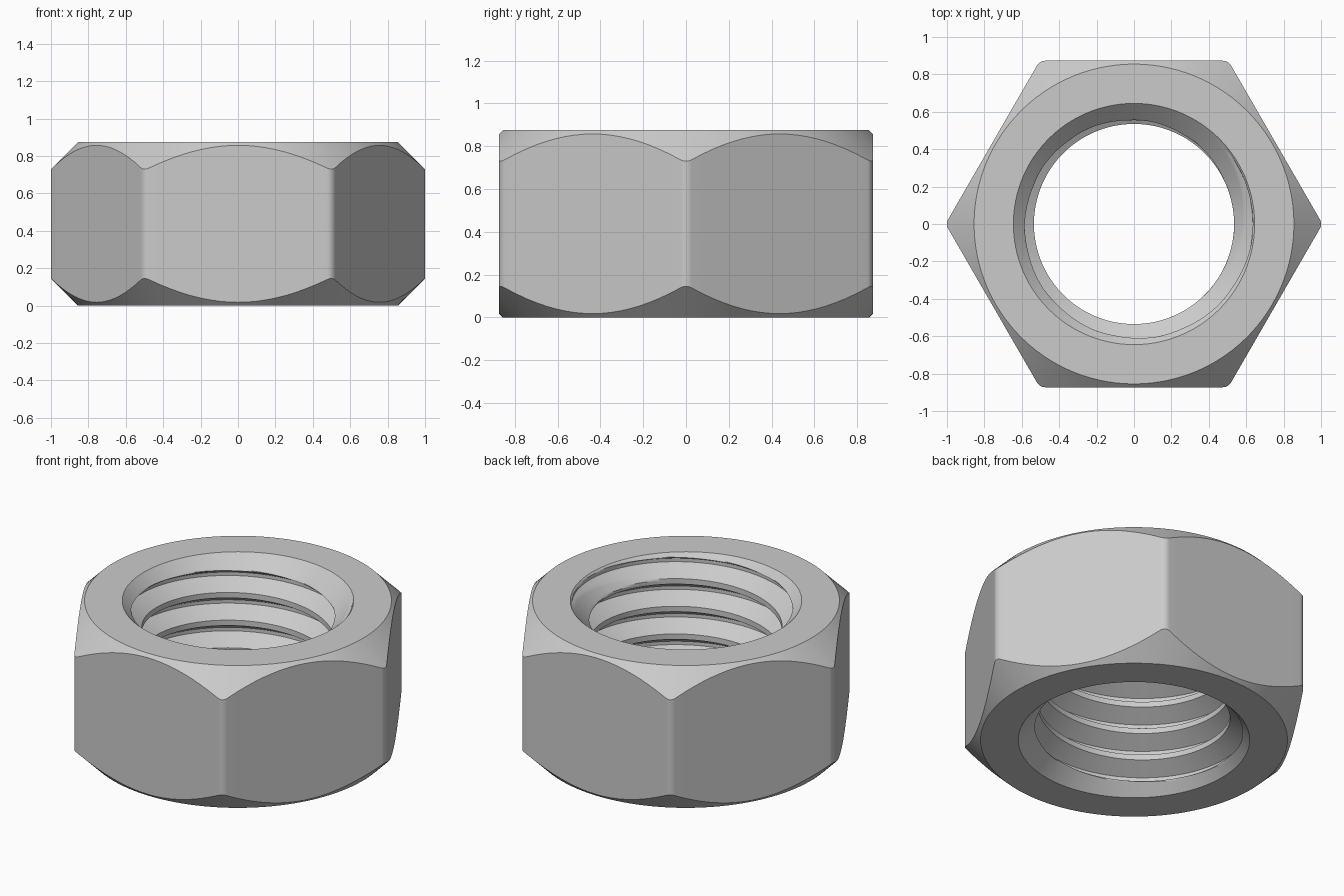
import bpy, bmesh, math
from math import pi, cos, sin, radians

if "Cube" in bpy.data.objects:
    bpy.data.objects.remove(bpy.data.objects["Cube"])

H = 0.875                      # nut height
APOTHEM, FILLET = 0.873, 0.052 # hexagon flats and corner rounding
FACE_R = 0.855                 # flat bearing face radius
SINK_R = 0.645                 # countersink mouth radius
MINOR, MAJOR, PITCH = 0.535, 0.635, 0.17
ROOT_Z = 0.854                 # height of a thread root at angle 0

C = (APOTHEM - FILLET) / cos(pi / 6)
TANGENT = math.atan2(FILLET * 0.5, C + FILLET * cos(pi / 6))


def hex_radius(delta):
    """Rounded hexagon radius, delta measured from the nearest corner."""
    if abs(delta) <= TANGENT:
        return C * cos(delta) + math.sqrt(max(0, FILLET**2 - (C * sin(delta))**2))
    return APOTHEM / cos(pi / 6 - abs(delta))


# Thread profile over one pitch, measured from the root centre
half_root = PITCH / 16
flank = (MAJOR - MINOR) * math.tan(radians(30))


def thread_radius(u):
    u = abs((u + PITCH / 2) % PITCH - PITCH / 2)
    t = min(max((u - half_root) / flank, 0), 1)
    return MAJOR + (MINOR - MAJOR) * t


def bore_radius(z, u):
    return max(thread_radius(u), SINK_R - z, SINK_R - (H - z))


# Row offsets aligned with the thread edges
breaks = [(-half_root, half_root, 2), (half_root, half_root + flank, 10),
          (half_root + flank, PITCH - half_root - flank, 4),
          (PITCH - half_root - flank, PITCH - half_root, 10)]
steps = [a + (b - a) * i / n for a, b, n in breaks for i in range(n)]
rows = [k * PITCH + s for k in range(-8, 3) for s in steps]

# Angles: dense at the rounded corners, even along the flats
deltas = [TANGENT * i / 4 for i in range(-4, 4)]
deltas += [TANGENT + (pi / 3 - 2 * TANGENT) * i / 18 for i in range(18)]
angles = []
for k in range(6):
    for d in deltas:
        angles.append((k * pi / 3 + d, d if d < pi / 6 else d - pi / 3))
angles.append((angles[0][0] + 2 * pi, angles[0][1]))

# Nut: sweep the full cross-section around the axis
bm = bmesh.new()
columns = []
for a, d in angles:
    rise = ROOT_Z + PITCH * a / (2 * pi)
    section = []
    for u in rows:
        z = min(max(u + rise, 0), H)
        section.append((bore_radius(z, z - rise), z))
    rho = hex_radius(d)
    drop = rho - FACE_R
    section += [(FACE_R, H), (rho, H - drop), (rho, drop), (FACE_R, 0)]
    columns.append([bm.verts.new((r * cos(a), r * sin(a), z)) for r, z in section])

for c0, c1 in zip(columns, columns[1:]):
    n = len(c0)
    for i in range(n):
        j = (i + 1) % n
        bm.faces.new((c0[i], c0[j], c1[j], c1[i]))

bmesh.ops.remove_doubles(bm, verts=bm.verts, dist=2e-5)
bmesh.ops.recalc_face_normals(bm, faces=bm.faces)
mesh = bpy.data.meshes.new("hex_nut")
bm.to_mesh(mesh)
bm.free()
nut = bpy.data.objects.new("hex_nut", mesh)
bpy.context.collection.objects.link(nut)
bpy.context.view_layer.objects.active = nut
nut.select_set(True)
bpy.ops.object.shade_smooth_by_angle(angle=radians(20))
